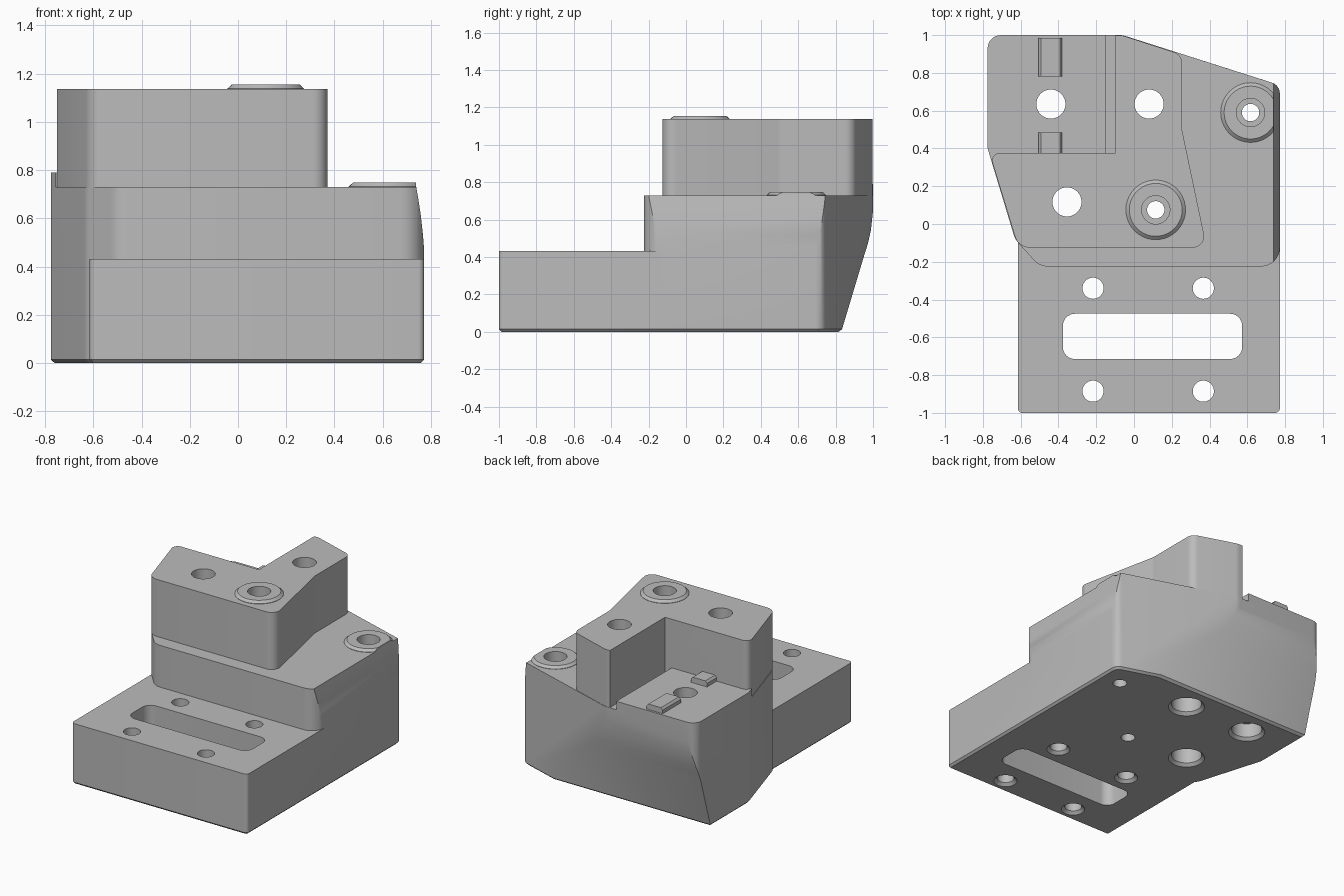
import bpy, bmesh, math
from mathutils import Vector, Matrix

if "Cube" in bpy.data.objects:
    bpy.data.objects.remove(bpy.data.objects["Cube"])

grey = bpy.data.materials.new("light_grey")
grey.use_nodes = True
COLOUR = (0.5, 0.5, 0.5, 1)
grey.diffuse_color = COLOUR
grey.node_tree.nodes["Principled BSDF"].inputs["Base Color"].default_value = COLOUR


def to_object(name, bm):
    bmesh.ops.recalc_face_normals(bm, faces=bm.faces[:])
    mesh = bpy.data.meshes.new(name)
    bm.to_mesh(mesh)
    bm.free()
    mesh.materials.append(grey)
    ob = bpy.data.objects.new(name, mesh)
    bpy.context.collection.objects.link(ob)
    return ob


def rounded(points, steps=8):
    """Outline from (x, y, corner radius) points."""
    out = []
    n = len(points)
    for i, (x, y, r) in enumerate(points):
        p = Vector((x, y))
        if r == 0:
            out.append(p)
            continue
        a = (Vector(points[i - 1][:2]) - p).normalized()
        b = (Vector(points[(i + 1) % n][:2]) - p).normalized()
        half = a.angle(b) / 2
        centre = p + (a + b).normalized() * (r / math.sin(half))
        start = p + a * (r / math.tan(half)) - centre
        end = p + b * (r / math.tan(half)) - centre
        sweep = math.atan2(start.x * end.y - start.y * end.x, start.dot(end))
        for k in range(steps + 1):
            out.append(centre + Matrix.Rotation(sweep * k / steps, 2) @ start)
    return out


def prism(name, points, lo, hi, axis="z"):
    """Extrude an outline along z, or a (y, z) outline along x, or an (x, z) outline along y."""
    place = {"z": lambda p, t: (p.x, p.y, t),
             "x": lambda p, t: (t, p.x, p.y),
             "y": lambda p, t: (p.x, t, p.y)}[axis]
    outline = rounded([(*p, 0) if len(p) == 2 else p for p in points])
    bm = bmesh.new()
    low = [bm.verts.new(place(p, lo)) for p in outline]
    high = [bm.verts.new(place(p, hi)) for p in outline]
    bm.faces.new(low)
    bm.faces.new(high)
    n = len(low)
    for i in range(n):
        j = (i + 1) % n
        bm.faces.new((low[i], low[j], high[j], high[i]))
    return to_object(name, bm)


def turned(name, x, y, profile, sides=40):
    """Solid of revolution from (radius, height) points."""
    bm = bmesh.new()
    rings = [[bm.verts.new((x + r * math.cos(2 * math.pi * k / sides),
                            y + r * math.sin(2 * math.pi * k / sides), z))
              for k in range(sides)] for r, z in profile]
    bm.faces.new(rings[0])
    bm.faces.new(rings[-1])
    for a, b in zip(rings, rings[1:]):
        for k in range(sides):
            m = (k + 1) % sides
            bm.faces.new((a[k], a[m], b[m], b[k]))
    return to_object(name, bm)


def combine(target, tool, operation):
    mod = target.modifiers.new("cut", "BOOLEAN")
    mod.operation = operation
    mod.solver = "EXACT"
    mod.object = tool
    bpy.context.view_layer.objects.active = target
    bpy.ops.object.modifier_apply(modifier=mod.name)
    bpy.data.objects.remove(tool)


# Main block with a slanted rear right corner and a tapering left side
body = prism("mounting_block", [
    (-0.50, -0.225, 0.1), (0.772, -0.225, 0.1), (0.772, 0.735, 0.06), (-0.06, 1.0, 0.1),
    (-0.775, 1.0, 0.07), (-0.775, 0.4, 0.05), (-0.63, -0.08, 0.1)], 0, 0.79)
# Lower the shoulder everywhere except the rear deck
combine(body, prism("shoulder_cutter", [
    (-1, -1), (1, -1), (1, 1.3), (-0.15, 1.3), (-0.15, 0.34), (-1, 0.34)], 0.73, 1), "DIFFERENCE")

# Front slab
combine(body, prism("front_slab", [
    (-0.615, -1, 0.025), (0.772, -1, 0.025), (0.772, 0.3), (-0.615, 0.3)], 0, 0.432), "UNION")

# L-shaped upper tower
combine(body, prism("upper_tower", [
    (-0.612, -0.125, 0.08), (0.385, -0.125, 0.06), (0.254, 0.5, 0.1), (0.254, 0.896, 0.06),
    (-0.06, 0.998, 0.1), (-0.098, 0.998), (-0.098, 0.376), (-0.765, 0.376, 0.04)],
    0.6, 1.137), "UNION")

# Two raised seats
for x, y, z in ((0.115, 0.075, 1.137), (0.617, 0.59, 0.73)):
    combine(body, turned("raised_seat", x, y, [
        (0.158, z - 0.05), (0.158, z + 0.002), (0.14, z + 0.018)]), "UNION")

# Clips on the rear deck
for lo, hi in ((0.36, 0.485), (0.78, 0.985)):
    combine(body, prism("deck_clip", [
        (-0.505, 0.7), (-0.38, 0.7), (-0.38, 0.815), (-0.393, 0.83),
        (-0.492, 0.83), (-0.505, 0.815)], lo, hi, "y"), "UNION")

# Undercut back and curved right side
combine(body, prism("back_cutter", [
    (1.5, -0.1), (0.8, -0.1), (0.95, 0.4), (0.972, 0.47), (0.988, 0.54), (0.997, 0.62),
    (1.01, 0.74), (1.5, 0.74)], -2, 2, "x"), "DIFFERENCE")
combine(body, prism("side_cutter", [
    (0.9, 0.44), (0.774, 0.44), (0.767, 0.53), (0.757, 0.62), (0.746, 0.69), (0.738, 0.735),
    (0.738, 0.9), (0.9, 0.9)], -2, 2, "y"), "DIFFERENCE")

# Chamfer around the bottom
bm = bmesh.new()
bm.from_mesh(body.data)
bmesh.ops.remove_doubles(bm, verts=bm.verts[:], dist=0.0005)
bmesh.ops.dissolve_limit(bm, angle_limit=0.005, verts=bm.verts[:], edges=bm.edges[:])
rim = [e for e in bm.edges if all(abs(v.co.z) < 0.001 for v in e.verts)
       and any(f.normal.z > -0.9 for f in e.link_faces)]
bmesh.ops.bevel(bm, geom=rim, offset=0.018, offset_type="OFFSET", segments=1,
                affect="EDGES", clamp_overlap=True)
bm.to_mesh(body.data)
bm.free()

# Slot and four screw holes in the slab
combine(body, prism("slot_cutter", [
    (-0.377, -0.715, 0.065), (0.573, -0.715, 0.065), (0.573, -0.475, 0.065),
    (-0.377, -0.475, 0.065)], -0.1, 0.6), "DIFFERENCE")
for x in (-0.217, 0.367):
    for y in (-0.34, -0.885):
        combine(body, turned("screw_hole_cutter", x, y, [
            (0.077, -0.01), (0.077, 0), (0.056, 0.02), (0.056, 0.6)]), "DIFFERENCE")

# Large bores, counterbored from below
for x, y, depth in ((-0.44, 0.635, 0.12), (0.08, 0.635, 0.7), (-0.355, 0.117, 0.7)):
    combine(body, turned("bore_cutter", x, y, [
        (0.12, -0.01), (0.12, 0), (0.1, 0.02), (0.1, depth), (0.077, depth), (0.077, 1.3)]),
        "DIFFERENCE")

# Stepped bores through the raised seats
for x, y, top in ((0.115, 0.075, 1.155), (0.617, 0.59, 0.748)):
    combine(body, turned("seat_bore_cutter", x, y, [
        (0.046, -0.1), (0.046, top - 0.15), (0.075, top - 0.15), (0.075, top + 0.1)]),
        "DIFFERENCE")

# Smooth the rounded corners, keep the hard edges
body.data.materials.clear()
body.data.materials.append(grey)
for ob in bpy.context.selected_objects:
    ob.select_set(False)
body.select_set(True)
bpy.context.view_layer.objects.active = body
bpy.ops.object.shade_smooth_by_angle(angle=math.radians(25))
